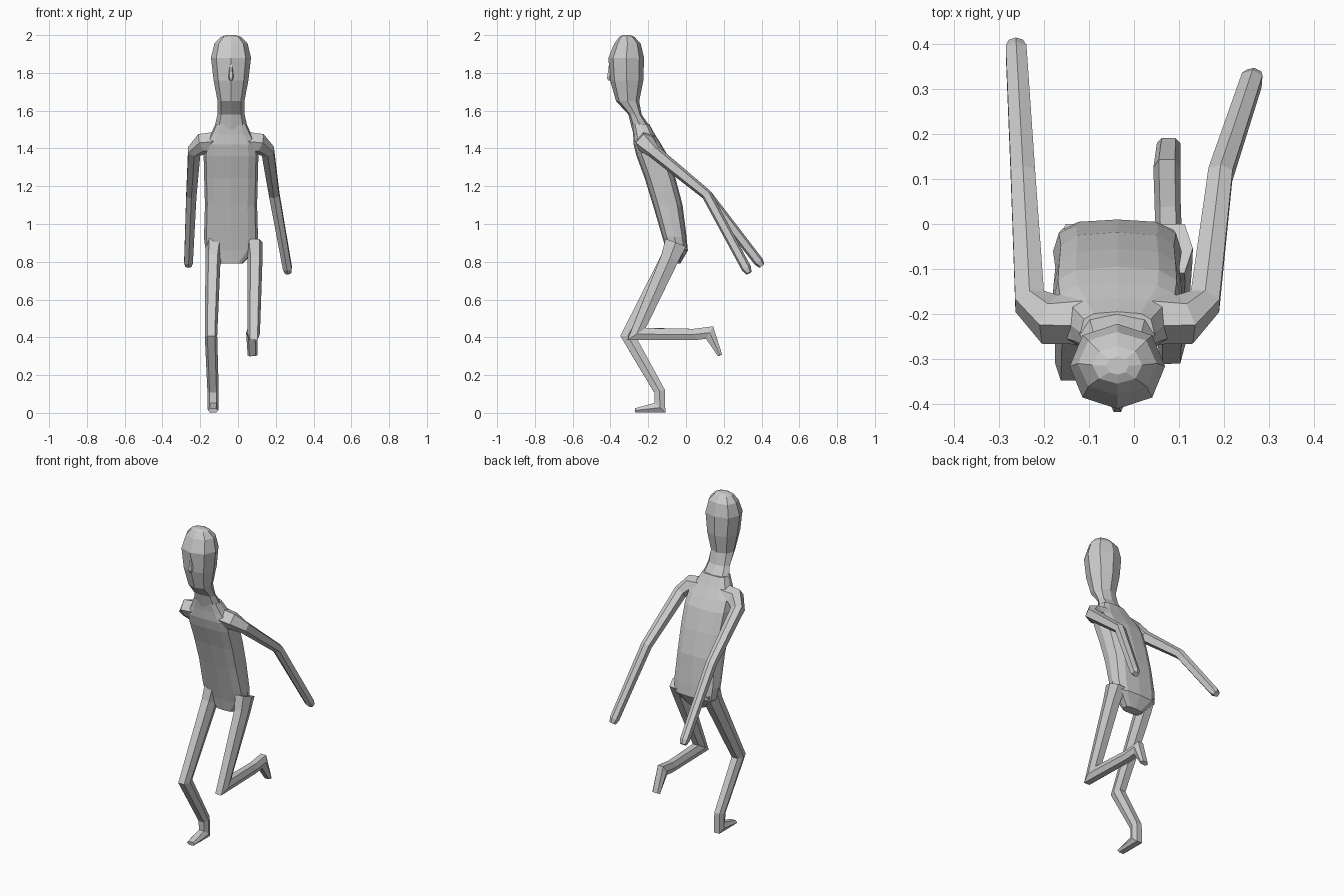
import bpy, bmesh
from math import sin, cos, pi, copysign
from mathutils import Vector

CX = -0.037  # centre line of the body


def skin(name, rings):
    """Bridge matching rings of points and cap both ends."""
    bm = bmesh.new()
    loops = [[bm.verts.new(p) for p in ring] for ring in rings]
    n = len(loops[0])
    for a, b in zip(loops, loops[1:]):
        for i in range(n):
            j = (i + 1) % n
            bm.faces.new((a[i], a[j], b[j], b[i]))
    bm.faces.new(loops[0][::-1])
    bm.faces.new(loops[-1])
    bmesh.ops.recalc_face_normals(bm, faces=bm.faces[:])
    mesh = bpy.data.meshes.new(name)
    bm.to_mesh(mesh)
    bm.free()
    obj = bpy.data.objects.new(name, mesh)
    bpy.context.collection.objects.link(obj)
    return obj


def stack(name, levels, sides, power):
    """Level rings: (z, half width, front y, back y)."""
    def bend(v):
        return copysign(abs(v) ** power, v) if abs(v) > 1e-6 else 0
    rings = []
    for z, w, front, back in levels:
        mid, depth = (front + back) / 2, (back - front) / 2
        rings.append([(CX + w * bend(cos(2 * pi * i / sides)),
                       mid + depth * bend(sin(2 * pi * i / sides)), z)
                      for i in range(sides)])
    return skin(name, rings)


HEX = [(1, 0), (0.6, 1), (-0.6, 1), (-1, 0), (-0.6, -1), (0.6, -1)]


def limb(name, path, ref):
    """Six-sided tube: (point, radius along ref, radius across ref)."""
    pts = [Vector(p) for p, _, _ in path]
    rings = []
    for k, (_, ru, rv) in enumerate(path):
        t = Vector()
        if k > 0:
            t += (pts[k] - pts[k - 1]).normalized()
        if k < len(pts) - 1:
            t += (pts[k + 1] - pts[k]).normalized()
        t.normalize()
        u = Vector(ref)
        u = (u - t * u.dot(t)).normalized()
        v = t.cross(u)
        rings.append([pts[k] + u * a * ru + v * b * rv for a, b in HEX])
    return skin(name, rings)


# Torso leaning forward
stack("torso", [
    (0.79, 0.06, -0.09, -0.03), (0.86, 0.135, -0.105, 0.01),
    (0.93, 0.143, -0.125, 0.003), (1.10, 0.138, -0.175, -0.018),
    (1.24, 0.142, -0.218, -0.055), (1.36, 0.145, -0.262, -0.095),
    (1.42, 0.140, -0.277, -0.130), (1.475, 0.108, -0.280, -0.165),
    (1.53, 0.082, -0.287, -0.195)], 12, 0.65)

# Neck and head
stack("head", [
    (1.50, 0.090, -0.285, -0.180), (1.58, 0.072, -0.305, -0.235),
    (1.65, 0.071, -0.370, -0.248), (1.76, 0.092, -0.402, -0.226),
    (1.88, 0.106, -0.411, -0.222), (1.955, 0.088, -0.380, -0.240),
    (1.99, 0.055, -0.355, -0.272), (2.0, 0.025, -0.335, -0.295)], 8, 0.9)

# Nose
limb("nose", [((CX, -0.400, 1.87), 0.004, 0.004),
              ((CX, -0.404, 1.775), 0.014, 0.014),
              ((CX, -0.402, 1.76), 0.008, 0.010)], (1, 0, 0))

# Arms swept back, with shoulders
for name, s, elbow, hand in (
        ("left_arm", -1, (-0.247, 0.11, 1.155), (-0.262, 0.385, 0.80)),
        ("right_arm", 1, (0.192, 0.11, 1.155), (0.262, 0.32, 0.765))):
    e, h = Vector(elbow), Vector(hand)
    tip = h + (h - e).normalized() * 0.028
    limb(name, [((CX + s * 0.06, -0.205, 1.43), 0.055, 0.055),
                ((CX + s * 0.15, -0.212, 1.425), 0.052, 0.048),
                ((CX + s * 0.195, -0.172, 1.385), 0.036, 0.034),
                (e, 0.028, 0.027), (h, 0.026, 0.023),
                (tip, 0.016, 0.016)], (0, 0.64, 0.77))

# Standing leg and foot
limb("standing_leg", [
    ((-0.125, -0.055, 0.90), 0.046, 0.058),
    ((-0.132, -0.085, 0.82), 0.040, 0.048),
    ((-0.143, -0.308, 0.408), 0.033, 0.040),
    ((-0.132, -0.140, 0.115), 0.030, 0.029),
    ((-0.132, -0.138, 0.028), 0.030, 0.038),
    ((-0.132, -0.270, 0.013), 0.027, 0.011)], (1, 0, 0))

# Raised leg and foot
limb("raised_leg", [
    ((0.085, -0.055, 0.90), 0.046, 0.058),
    ((0.090, -0.085, 0.82), 0.040, 0.048),
    ((0.083, -0.262, 0.418), 0.033, 0.058),
    ((0.075, 0.040, 0.415), 0.029, 0.030),
    ((0.073, 0.125, 0.425), 0.030, 0.038),
    ((0.077, 0.180, 0.305), 0.026, 0.012)], (1, 0, 0))
